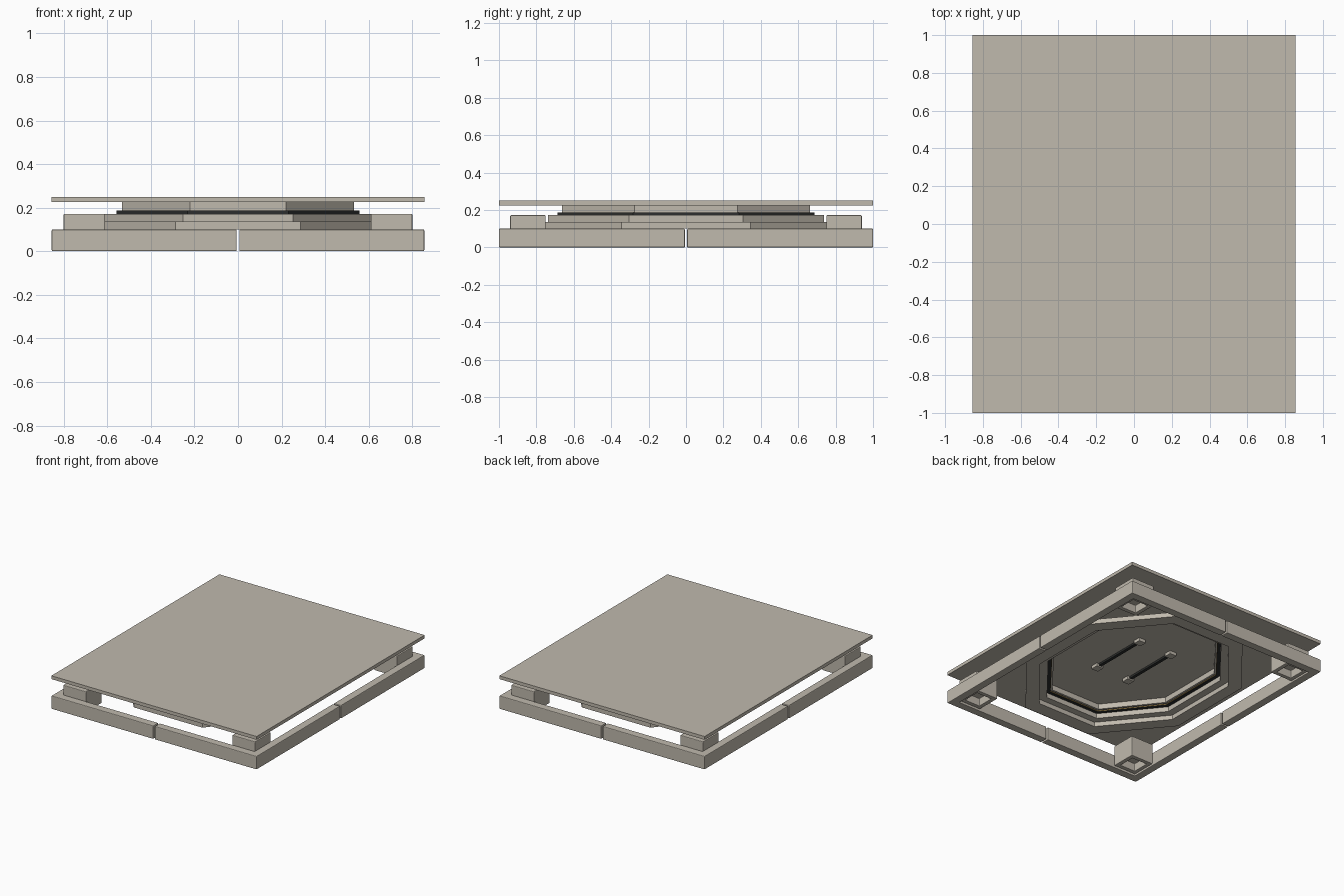
import bpy, bmesh, math

if "Cube" in bpy.data.objects:
    bpy.data.objects.remove(bpy.data.objects["Cube"], do_unlink=True)


def material(name, rgb):
    m = bpy.data.materials.new(name)
    m.use_nodes = True
    m.diffuse_color = (*rgb, 1)
    m.node_tree.nodes["Principled BSDF"].inputs["Base Color"].default_value = (*rgb, 1)
    return m


STONE = material("warm grey", (0.53, 0.49, 0.42))
DARK = material("black", (0.025, 0.027, 0.026))
GOLD = material("gold", (0.45, 0.28, 0.07))


def finish(name, bm, mat, bevel=0):
    bmesh.ops.recalc_face_normals(bm, faces=bm.faces)
    mesh = bpy.data.meshes.new(name)
    bm.to_mesh(mesh)
    bm.free()
    mesh.materials.append(mat)
    ob = bpy.data.objects.new(name, mesh)
    bpy.context.collection.objects.link(ob)
    if bevel:
        mod = ob.modifiers.new("Soft edges", "BEVEL")
        mod.width = bevel
        mod.segments = 2
        mod.limit_method = "ANGLE"
    return ob


def extrude_profile(bm, points, z0, z1):
    base = bm.faces.new([bm.verts.new((x, y, z0)) for x, y in points])
    top = bmesh.ops.extrude_face_region(bm, geom=[base])["geom"]
    verts = [v for v in top if isinstance(v, bmesh.types.BMVert)]
    bmesh.ops.translate(bm, verts=verts, vec=(0, 0, z1 - z0))
    return base


def prism(name, points, z0, z1, mat, bevel=0):
    bm = bmesh.new()
    extrude_profile(bm, points, z0, z1)
    return finish(name, bm, mat, bevel)


def rectangle(x0, x1, y0, y1):
    return [(x0, y0), (x1, y0), (x1, y1), (x0, y1)]


def octagon(rx, ry):
    # Half widths are measured to the flat sides
    r = 1 / math.cos(math.pi / 8)
    angles = [math.pi / 8 + i * math.pi / 4 for i in range(8)]
    return [(rx * r * math.cos(a), ry * r * math.sin(a)) for a in angles]


def octagon_ring(name, outer, inner, z0, z1, mat):
    bm = bmesh.new()
    loops = [[bm.verts.new((x, y, z)) for x, y in octagon(*size)]
             for size, z in ((outer, z0), (outer, z1), (inner, z1), (inner, z0))]
    for k in range(4):
        a, b = loops[k], loops[(k + 1) % 4]
        for i in range(8):
            j = (i + 1) % 8
            bm.faces.new((a[i], a[j], b[j], b[i]))
    return finish(name, bm, mat)


# Table-like top plate
HX, HY = 0.855, 1.0
prism("top_plate", rectangle(-HX, HX, -HY, HY), 0.225, 0.25, STONE)

# Base frame in four corner pieces, each with a hollow foot block
W, GAP = 0.06, 0.006
corner_profile = [(GAP, HY), (HX, HY), (HX, GAP), (HX - W, GAP),
                  (HX - W, HY - W), (GAP, HY - W)]
for sx, side in ((-1, "right"), (1, "left")):
    for sy, end in ((-1, "front"), (1, "back")):
        profile = [(x * sx, y * sy) for x, y in corner_profile]
        prism(f"frame_corner_{end}_{side}", profile, 0, 0.1, STONE, 0.005)

        bm = bmesh.new()
        block = [(x * sx, y * sy) for x, y in rectangle(0.61, 0.8, 0.75, 0.94)]
        floor = extrude_profile(bm, block, 0.015, 0.172)
        bmesh.ops.recalc_face_normals(bm, faces=bm.faces)
        bmesh.ops.inset_region(bm, faces=[floor], thickness=0.045)
        socket = bmesh.ops.extrude_face_region(bm, geom=[floor])["geom"]
        verts = [v for v in socket if isinstance(v, bmesh.types.BMVert)]
        bmesh.ops.translate(bm, verts=verts, vec=(0, 0, 0.06))
        bmesh.ops.delete(bm, geom=[floor], context="FACES_ONLY") if floor.is_valid else None
        finish(f"foot_block_{end}_{side}", bm, STONE, 0.005)

        # Small stops under the plate
        cx, cy = 0.14 * sx, 0.23 * sy
        prism(f"rail_stop_{end}_{side}",
              rectangle(cx - 0.03, cx + 0.03, cy - 0.03, cy + 0.03),
              0.2, 0.226, STONE, 0.004)

    # Dark rail between the stops
    prism(f"rail_{side}", rectangle(0.14 * sx - 0.012, 0.14 * sx + 0.012, -0.23, 0.23),
          0.21, 0.226, DARK)

# Stepped octagonal rings under the plate
octagon_ring("lower_ring", (0.69, 0.832), (0.6, 0.725), 0.1, 0.136, STONE)
octagon_ring("middle_ring", (0.61, 0.737), (0.545, 0.672), 0.134, 0.172, STONE)
octagon_ring("dark_gasket", (0.557, 0.687), (0.52, 0.65), 0.171, 0.186, DARK)
octagon_ring("gold_trim", (0.53, 0.66), (0.517, 0.647), 0.176, 0.18, GOLD)
octagon_ring("upper_ring", (0.532, 0.662), (0.505, 0.635), 0.185, 0.226, STONE)
